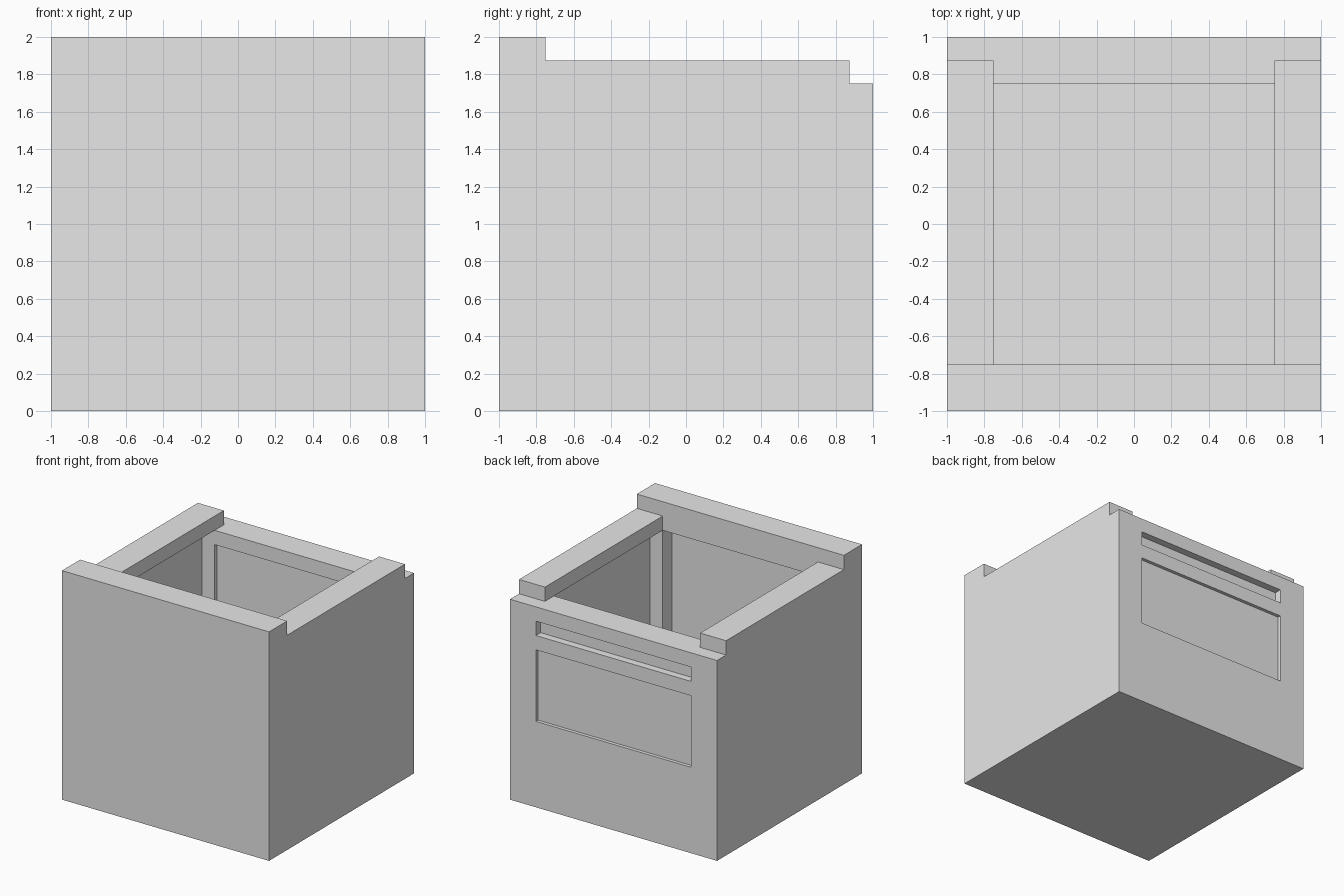
import bpy
import bmesh
from mathutils import Matrix, Vector

default_cube = bpy.data.objects.get("Cube")
if default_cube:
    bpy.data.objects.remove(default_cube, do_unlink=True)

# Single plain colour
grey = bpy.data.materials.new("light_grey")
grey.use_nodes = True
colour = (0.8, 0.8, 0.8, 1)
grey.diffuse_color = colour
grey.node_tree.nodes["Principled BSDF"].inputs["Base Color"].default_value = colour


def box(name, x, y, z):
    """Box spanning the given (low, high) ranges."""
    low, high = map(Vector, zip(x, y, z))
    bm = bmesh.new()
    size = Matrix.Diagonal((high - low).to_4d())
    bmesh.ops.create_cube(bm, size=1, matrix=Matrix.Translation((low + high) / 2) @ size)
    mesh = bpy.data.meshes.new(name)
    bm.to_mesh(mesh)
    bm.free()
    mesh.materials.append(grey)
    obj = bpy.data.objects.new(name, mesh)
    bpy.context.collection.objects.link(obj)
    return obj


def cut(target, name, half_width, y, z):
    """Subtract a box centred on x = 0, then discard the cutter."""
    cutter = box(name, (-half_width, half_width), y, z)
    cutter.hide_render = True
    mod = target.modifiers.new(name, "BOOLEAN")
    mod.operation = "DIFFERENCE"
    mod.solver = "EXACT"
    mod.object = cutter
    bpy.context.view_layer.objects.active = target
    bpy.ops.object.modifier_apply(modifier=name)
    bpy.data.objects.remove(cutter, do_unlink=True)


OVER = 1.2        # beyond the outer faces
TOP = 2.2
INNER = 0.75      # inside of the thick walls
DEEP = 0.875      # inside of the hollowed walls
FLOOR = 0.25
RIM = 1.75        # height of the back wall

body = box("open_box_body", (-1, 1), (-1, 1), (0, 2))

# Stepped rim: tall front, side rails, low back
cut(body, "side_rail_step", OVER, (-INNER, OVER), (1.875, TOP))
cut(body, "back_corner_step", OVER, (DEEP, OVER), (RIM, TOP))
cut(body, "back_opening", INNER, (-INNER, OVER), (RIM, TOP))

# Cavity, hollowed under the side rails and behind the front lip
cut(body, "cavity", INNER, (-INNER, INNER), (FLOOR, TOP))
cut(body, "side_hollows", DEEP, (-INNER, INNER), (FLOOR, RIM))
cut(body, "front_hollow", INNER, (-DEEP, 0), (FLOOR, RIM))

# Shallow panel inside the back wall
cut(body, "inner_back_panel", INNER, (0, INNER + 0.03), (0.375, 1.625))

# Slot and panel on the outside of the back wall
cut(body, "back_slot", INNER, (0.935, OVER), (1.5, 1.625))
cut(body, "back_panel", INNER, (0.97, OVER), (0.75, 1.375))
